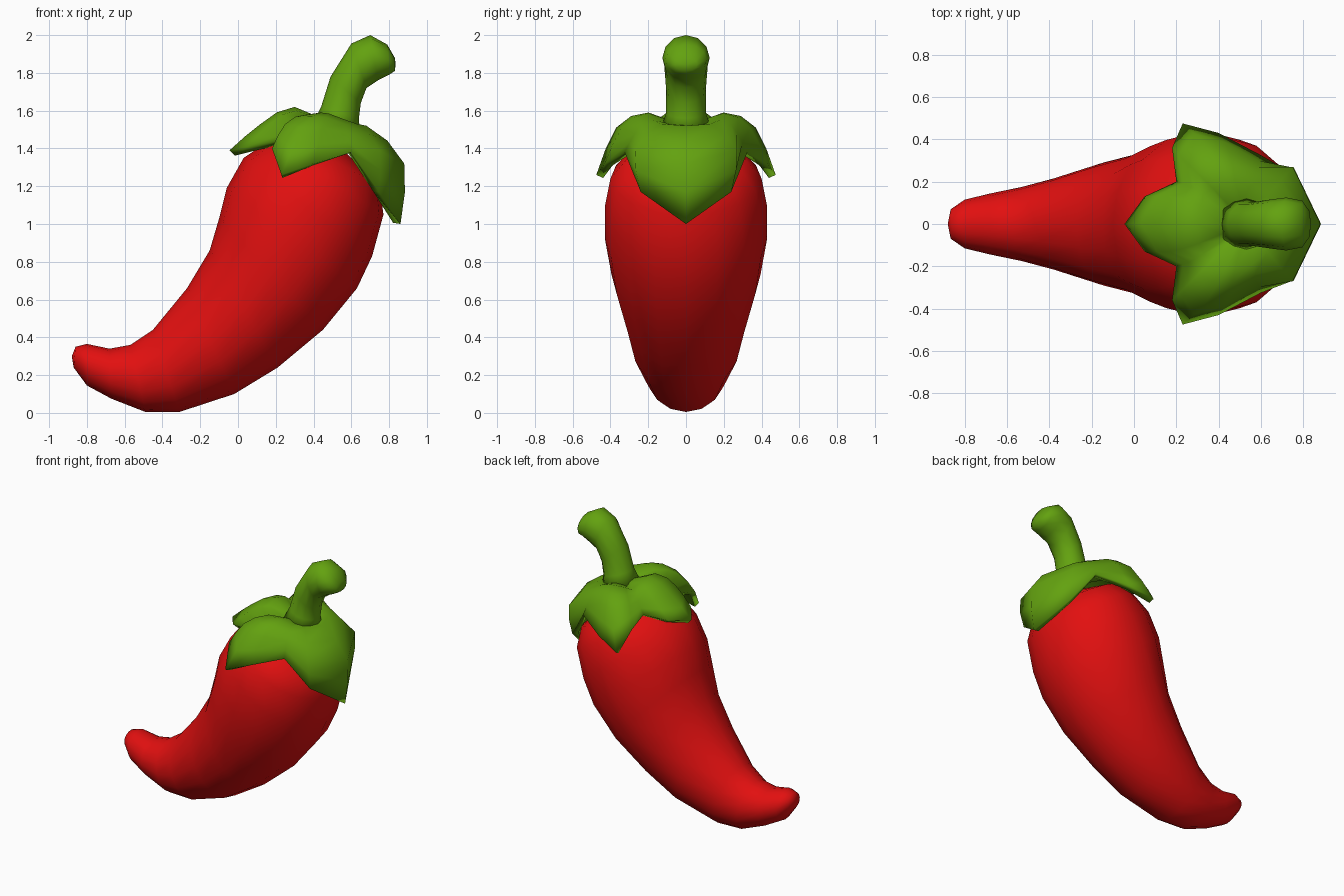
import bpy, bmesh, math
from mathutils import Vector

if "Cube" in bpy.data.objects:
    bpy.data.objects.remove(bpy.data.objects["Cube"])


def material(name, rgb):
    m = bpy.data.materials.new(name)
    m.diffuse_color = (*rgb, 1)
    m.use_nodes = True
    m.node_tree.nodes["Principled BSDF"].inputs["Base Color"].default_value = m.diffuse_color
    return m


RED = material("pepper red", (0.76, 0.005, 0.005))
GREEN = material("leaf green", (0.125, 0.36, 0.005))


def finish(bm, name, mat):
    bmesh.ops.recalc_face_normals(bm, faces=bm.faces)
    for f in bm.faces:
        f.smooth = True
    me = bpy.data.meshes.new(name)
    bm.to_mesh(me)
    bm.free()
    me.materials.append(mat)
    ob = bpy.data.objects.new(name, me)
    bpy.context.collection.objects.link(ob)
    return ob


def loft(name, rings, start, end, sides, mat):
    """Loft ellipses, each given by two opposite outline points (x, z) and a half width in y."""
    bm = bmesh.new()
    loops = []
    for x1, z1, x2, z2, w in rings:
        c = Vector(((x1 + x2) / 2, 0, (z1 + z2) / 2))
        d = Vector((x1, 0, z1)) - c
        loops.append([bm.verts.new(c + d * math.cos(a) + Vector((0, w * math.sin(a), 0)))
                      for a in (2 * math.pi * i / sides for i in range(sides))])
    for p, q in zip(loops, loops[1:]):
        for i in range(sides):
            j = (i + 1) % sides
            bm.faces.new((p[i], p[j], q[j], q[i]))
    for pole, ring in ((start, loops[0]), (end, loops[-1])):
        v = bm.verts.new((pole[0], 0, pole[1]))
        for i in range(sides):
            bm.faces.new((v, ring[i], ring[(i + 1) % sides]))
    return finish(bm, name, mat)


# Pepper body, from the curled tip to the shoulder
loft("pepper_body", [
    (-0.86, 0.35, -0.87, 0.24, 0.07),
    (-0.80, 0.365, -0.80, 0.145, 0.115),
    (-0.68, 0.34, -0.67, 0.075, 0.145),
    (-0.57, 0.36, -0.49, 0.005, 0.175),
    (-0.45, 0.44, -0.31, 0.005, 0.215),
    (-0.27, 0.66, -0.02, 0.10, 0.29),
    (-0.15, 0.86, 0.21, 0.24, 0.335),
    (-0.10, 1.03, 0.45, 0.44, 0.395),
    (-0.06, 1.19, 0.63, 0.66, 0.43),
    (0.03, 1.35, 0.71, 0.83, 0.43),
    (0.15, 1.43, 0.77, 1.05, 0.40),
    (0.27, 1.47, 0.75, 1.20, 0.32),
], (-0.88, 0.30), (0.53, 1.42), 16, RED)

# Bent stem
loft("stem", [
    (0.40, 1.54, 0.645, 1.49, 0.13),
    (0.44, 1.62, 0.64, 1.56, 0.105),
    (0.49, 1.78, 0.65, 1.64, 0.105),
    (0.60, 1.955, 0.68, 1.72, 0.115),
    (0.70, 2.00, 0.74, 1.76, 0.125),
    (0.79, 1.95, 0.80, 1.79, 0.11),
    (0.83, 1.88, 0.83, 1.81, 0.06),
], (0.53, 1.48), (0.835, 1.845), 12, GREEN)

# Leafy cap: radial paths (shoulder, middle, edge) on one half, mirrored to the other
CENTRE = (0.53, 0, 1.50)
HALF = [
    ((0.30, 0.00, 1.62), (0.12, 0.00, 1.53), (-0.045, 0.00, 1.39)),
    ((0.31, 0.09, 1.60), (0.17, 0.13, 1.53), (0.05, 0.13, 1.41)),
    ((0.33, 0.14, 1.56), (0.26, 0.18, 1.51), (0.20, 0.20, 1.44)),
    ((0.37, 0.17, 1.58), (0.25, 0.29, 1.53), (0.18, 0.36, 1.40)),
    ((0.44, 0.20, 1.59), (0.34, 0.37, 1.51), (0.23, 0.475, 1.26)),
    ((0.48, 0.20, 1.585), (0.45, 0.34, 1.51), (0.40, 0.43, 1.32)),
    ((0.56, 0.19, 1.555), (0.58, 0.27, 1.48), (0.60, 0.325, 1.38)),
    ((0.63, 0.13, 1.53), (0.75, 0.27, 1.39), (0.745, 0.24, 1.17)),
    ((0.68, 0.00, 1.52), (0.88, 0.00, 1.32), (0.86, 0.00, 1.00)),
]


def smooth_path(points):
    """Add a Catmull-Rom midpoint between neighbouring points."""
    p = [Vector(q) for q in points]
    ext = [2 * p[0] - p[1]] + p + [2 * p[-1] - p[-2]]
    out = []
    for i in range(len(p) - 1):
        a, b, c, d = ext[i:i + 4]
        out += [b, (9 * (b + c) - a - d) / 16]
    return out[1:] + [p[-1]]


paths = HALF + [tuple((x, -y, z) for x, y, z in p) for p in HALF[-2:0:-1]]
bm = bmesh.new()
hub = bm.verts.new(CENTRE)
rows = [[bm.verts.new(v) for v in smooth_path((CENTRE,) + p)] for p in paths]
for p, q in zip(rows, rows[1:] + rows[:1]):
    bm.faces.new((hub, p[0], q[0]))
    for i in range(len(p) - 1):
        bm.faces.new((p[i], p[i + 1], q[i + 1], q[i]))
bmesh.ops.recalc_face_normals(bm, faces=bm.faces)
bm.normal_update()
if sum(f.normal.z for f in bm.faces) < 0:
    bmesh.ops.reverse_faces(bm, faces=bm.faces)
me = bpy.data.meshes.new("leaf_cap")
for f in bm.faces:
    f.smooth = True
bm.to_mesh(me)
bm.free()
me.materials.append(GREEN)
cap = bpy.data.objects.new("leaf_cap", me)
bpy.context.collection.objects.link(cap)
solid = cap.modifiers.new("thickness", "SOLIDIFY")
solid.thickness = 0.04
solid.offset = -1
